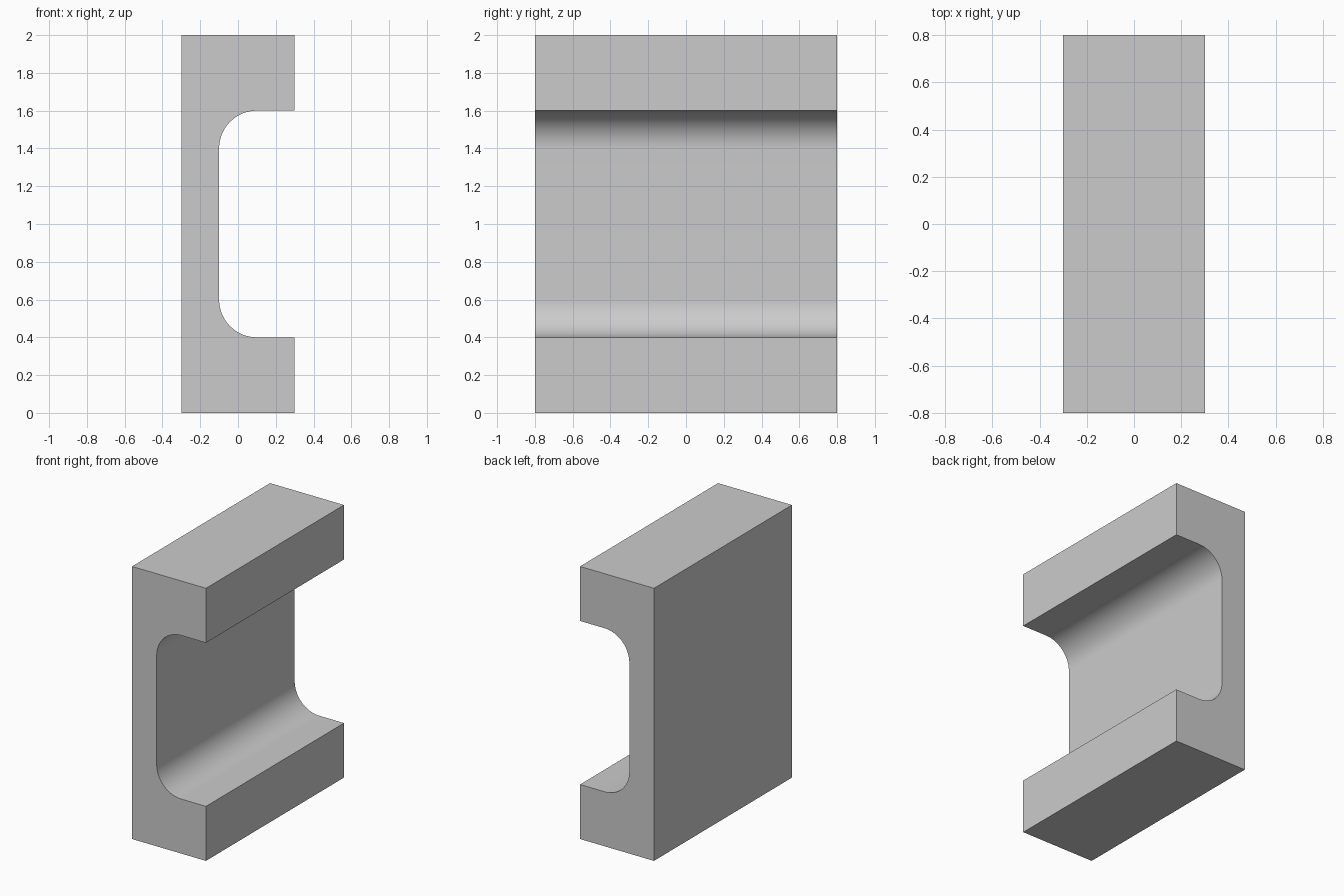
import bpy, bmesh
from math import sin, cos, pi
from mathutils import Vector

if "Cube" in bpy.data.objects:
    bpy.data.objects.remove(bpy.data.objects["Cube"])

HALF_X, HALF_Y, HEIGHT = 0.3, 0.8, 2.0
WEB_X, FLANGE, RADIUS, STEPS = -0.1, 0.4, 0.2, 24


def fillet(cx, cz, start, end):
    """Arc points in the xz plane."""
    return [(cx + RADIUS * cos(start + (end - start) * i / STEPS),
             cz + RADIUS * sin(start + (end - start) * i / STEPS))
            for i in range(STEPS + 1)]


# C-shaped profile: lower half, then its mirror for the upper half
lower = [(-HALF_X, 0), (HALF_X, 0), (HALF_X, FLANGE)]
lower += fillet(WEB_X + RADIUS, FLANGE + RADIUS, 1.5 * pi, pi)
profile = lower + [(x, HEIGHT - z) for x, z in reversed(lower)]

# Extrude the profile along y
bm = bmesh.new()
face = bm.faces.new([bm.verts.new((x, -HALF_Y, z)) for x, z in profile])
result = bmesh.ops.extrude_face_region(bm, geom=[face], use_keep_orig=True)
moved = [g for g in result["geom"] if isinstance(g, bmesh.types.BMVert)]
bmesh.ops.translate(bm, verts=moved, vec=Vector((0, 2 * HALF_Y, 0)))
bmesh.ops.recalc_face_normals(bm, faces=bm.faces)

mesh = bpy.data.meshes.new("channel_block")
bm.to_mesh(mesh)
bm.free()
block = bpy.data.objects.new("channel_block", mesh)
bpy.context.collection.objects.link(block)

# Smooth fillets, crisp edges
bpy.context.view_layer.objects.active = block
block.select_set(True)
bpy.ops.object.shade_smooth_by_angle(angle=pi / 6)
